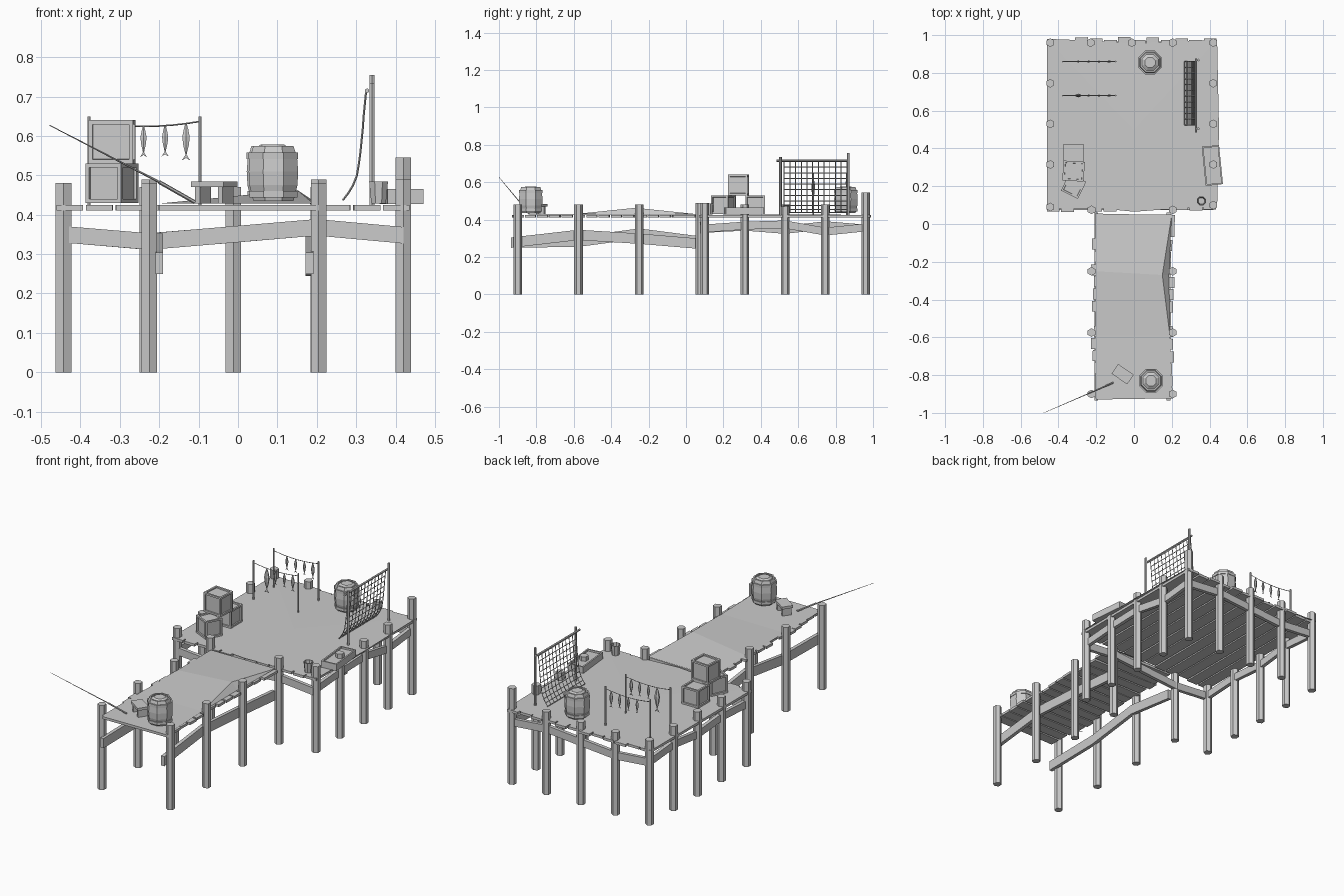
import bpy, bmesh, math, random
from mathutils import Vector, Matrix

if "Cube" in bpy.data.objects:
    bpy.data.objects.remove(bpy.data.objects["Cube"])
random.seed(4)
DECK = 0.43


def finish(name, bm):
    bmesh.ops.recalc_face_normals(bm, faces=bm.faces)
    me = bpy.data.meshes.new(name)
    bm.to_mesh(me)
    bm.free()
    ob = bpy.data.objects.new(name, me)
    bpy.context.collection.objects.link(ob)
    return ob


def box(bm, c, s, rot=0, tilt=0):
    m = (Matrix.Translation(c) @ Matrix.Rotation(rot, 4, 'Z')
         @ Matrix.Rotation(tilt, 4, 'X') @ Matrix.Diagonal((*s, 1)))
    bmesh.ops.create_cube(bm, size=1, matrix=m)


def rod(bm, a, b, r1, r2=None, n=6):
    a, b = Vector(a), Vector(b)
    d = b - a
    m = Matrix.Translation((a + b) / 2) @ d.to_track_quat('Z', 'Y').to_matrix().to_4x4()
    bmesh.ops.create_cone(bm, cap_ends=True, segments=n, radius1=r1,
                          radius2=r1 if r2 is None else r2, depth=d.length, matrix=m)


def lathe(bm, x, y, profile, n=8, sx=1, sy=1):
    rings = [[bm.verts.new((x + sx * r * math.cos(math.tau * (i + .5) / n),
                            y + sy * r * math.sin(math.tau * (i + .5) / n), z))
              for i in range(n)] for r, z in profile]
    for a, b in zip(rings, rings[1:]):
        for i in range(n):
            j = (i + 1) % n
            bm.faces.new((a[i], a[j], b[j], b[i]))
    bm.faces.new(rings[0])
    bm.faces.new(rings[-1])


def beam(bm, pts, thick=.02, h=.042):
    # vertical board following a polyline, ends offset vertically only
    rows = []
    ref = (Vector(pts[-1]) - Vector(pts[0])).xy.normalized()
    side = Vector((-ref.y, ref.x, 0)) * thick / 2
    for p in pts:
        p = Vector(p)
        rows.append([bm.verts.new(p + side * s + Vector((0, 0, t * h / 2)))
                     for s, t in ((-1, -1), (1, -1), (1, 1), (-1, 1))])
    for a, b in zip(rows, rows[1:]):
        for i in range(4):
            j = (i + 1) % 4
            bm.faces.new((a[i], a[j], b[j], b[i]))
    bm.faces.new(rows[0])
    bm.faces.new(rows[-1])


# Hexagonal piles
bm = bmesh.new()
piles = [(s, y, .48) for s in (-.225, .205) for y in (-.9, -.575, -.25)]
piles += [(-.225, .075, .49), (.205, .075, .49)]
piles += [(-.443, y, .48) for y in (.09, .315, .53, .745, .96)]
piles += [(.42, y, t) for y, t in ((.1, .49), (.315, .48), (.53, .47), (.745, .48), (.96, .545))]
piles += [(x, .96, .47) for x in (-.23, -.012, .204)]
for x, y, t in piles:
    rod(bm, (x, y, 0), (x, y, t), .023)
finish("support_piles", bm)

# Braces between piles
bm = bmesh.new()
ys = (.09, .315, .53, .745, .96)
beam(bm, [(.415, y, z) for y, z in zip(ys, (.352, .368, .374, .336, .358))])
beam(bm, [(-.44, y, z) for y, z in zip(ys, (.35, .362, .345, .37, .352))])
beam(bm, [(x, .957, z) for x, z in zip((-.44, -.23, -.01, .2, .42), (.35, .332, .35, .368, .348))])
beam(bm, [(x, .085, z) for x, z in zip((-.44, -.225, .2, .42), (.35, .332, .368, .348))])
finish("platform_braces", bm)
bm = bmesh.new()
yw = (-.935, -.575, -.25, .06)
beam(bm, [(.182, y, z) for y, z in zip(yw, (.277, .318, .298, .272))], h=.055)
beam(bm, [(-.2, y, z) for y, z in zip(yw, (.277, .282, .325, .285))], h=.055)
finish("walkway_braces", bm)

# Uneven planks
bm = bmesh.new()
n, w = 12, .905 / 12
for i in range(n):
    a, b = .07 + random.uniform(-.008, .01), .983 + random.uniform(-.012, .01)
    box(bm, (-.465 + w * (i + .5), (a + b) / 2, .418), (w - .008, b - a, .014), random.uniform(-.004, .004))
finish("platform_planks", bm)
bm = bmesh.new()
n, w = 15, .985 / 15
for i in range(n):
    a, b = -.213 + random.uniform(-.015, .015), .205 + random.uniform(-.015, .012)
    box(bm, ((a + b) / 2, -.93 + w * (i + .5), .418), (b - a, w - .008, .014), random.uniform(-.02, .02))
finish("walkway_planks", bm)

# Thin surface sheets over the planks
bm = bmesh.new()
outline = [(-.46, .08), (-.2, .085), (0, .065), (.2, .08), (.44, .09), (.45, .5),
           (.44, .975), (.2, .965), (0, .955), (-.2, .97), (-.46, .98)]
c = bm.verts.new((0, .5, .43))
vs = [bm.verts.new((x, y, .428)) for x, y in outline]
for a, b in zip(vs, vs[1:] + vs[:1]):
    bm.faces.new((c, a, b))
finish("platform_surface", bm)
bm = bmesh.new()
left = [bm.verts.new((-.205, y, .428)) for y in (-.925, -.59, -.25, .05)]
right = [bm.verts.new(p) for p in ((.2, -.925, .428), (.19, -.59, .43), (.15, -.27, .463), (.2, .05, .43))]
for i in range(3):
    bm.faces.new((left[i], right[i], right[i + 1], left[i + 1]))
low = bm.verts.new((.185, -.27, .426))
bm.faces.new((right[1], low, right[2]))
bm.faces.new((low, right[3], right[2]))
finish("walkway_surface", bm)

# Barrels with hoops
for k, (x, y) in enumerate(((.085, .855), (.09, -.83))):
    bm = bmesh.new()
    lathe(bm, x, y, [(.055, .435), (.066, .475), (.068, .51), (.065, .545), (.055, .575),
                     (.047, .575), (.047, .567), (.03, .578)])
    for z, r in ((.452, .064), (.55, .066)):
        lathe(bm, x, y, [(r - .004, z - .008), (r + .002, z - .008), (r + .002, z + .008), (r - .004, z + .008)])
    finish("barrel_%d" % (k + 1), bm)


def crate(name, c, s, rot=0):
    # cube with recessed panel on every face
    bm = bmesh.new()
    box(bm, c, s, rot)
    bmesh.ops.inset_individual(bm, faces=bm.faces[:], thickness=min(s) * .14, depth=0)
    bm.faces.ensure_lookup_table()
    bmesh.ops.inset_individual(bm, faces=bm.faces[:6], thickness=.001, depth=-.007)
    finish(name, bm)


crate("back_crate", (-.32, .37, .48), (.105, .105, .1))
crate("front_crate", (-.32, .2, .48), (.1, .1, .1), -.45)
crate("top_crate", (-.32, .28, .585), (.113, .105, .11), -.06)

# Shallow tray overhanging the right edge
bm = bmesh.new()
m = Matrix.Translation((.415, .31, .446)) @ Matrix.Rotation(.1, 4, 'Z')
for c, s in (((0, 0, -.015), (.09, .2, .008)), ((.042, 0, 0), (.008, .205, .038)), ((-.042, 0, 0), (.008, .205, .038)),
             ((0, .1, 0), (.09, .008, .038)), ((0, -.1, 0), (.09, .008, .038)), ((0, 0, .006), (.08, .195, .006))):
    box(bm, m @ Vector(c), s, .1)
finish("fish_tray", bm)

# Bucket
bm = bmesh.new()
lathe(bm, .357, .122, [(.02, .428), (.026, .485), (.022, .485), (.018, .44)], 8)
finish("bucket", bm)

# Low stool
bm = bmesh.new()
box(bm, (-.06, -.795, .477), (.1, .062, .014), -.6)
for s in (-1, 1):
    d = Matrix.Rotation(-.6, 3, 'Z') @ Vector((s * .035, 0, 0))
    box(bm, Vector((-.06, -.795, .449)) + d, (.015, .05, .042), -.6)
finish("stool", bm)

# Fishing rod
bm = bmesh.new()
rod(bm, (-.11, -.84, .432), (-.2, -.88, .483), .005)
rod(bm, (-.2, -.88, .483), (-.478, -1, .627), .003, .001)
finish("fishing_rod", bm)

# Net on a frame
bm = bmesh.new()
rod(bm, (.34, .505, .42), (.34, .505, .735), .007)
rod(bm, (.34, .868, .42), (.34, .868, .755), .007)
rod(bm, (.328, .485, .715), (.328, .875, .715), .006)
finish("net_frame", bm)
bm = bmesh.new()
drape = [(.325, .71), (.322, .68), (.319, .65), (.317, .62), (.314, .59), (.311, .56), (.307, .53),
         (.302, .5), (.292, .475), (.28, .455), (.267, .438)]
cols = [.525 + .335 * i / 11 for i in range(12)]
for y in cols:
    for a, b in zip(drape, drape[1:]):
        rod(bm, (a[0], y, a[1]), (b[0], y, b[1]), .0026, n=4)
for x, z in drape:
    rod(bm, (x, cols[0], z), (x, cols[-1], z), .0026, n=4)
finish("fishing_net", bm)

# Drying racks with hanging fish
for k, (y, big) in enumerate(((.86, 1.0), (.68, 1.0))):
    bm = bmesh.new()
    x0, x1 = -.378, -.097
    for x in (x0, x1):
        rod(bm, (x, y, .42), (x, y, .65), .0045)

    def sag(x):
        t = (x - x0) / (x1 - x0)
        return .637 - .05 * t * (1 - t)
    px = [x0 + (x1 - x0) * i / 8 for i in range(9)]
    for a, b in zip(px, px[1:]):
        rod(bm, (a, y, sag(a)), (b, y, sag(b)), .002, n=4)
    finish("drying_rack_%d" % (k + 1), bm)
    bm = bmesh.new()
    for i, x in enumerate((-.295, -.24, -.185, -.132)):
        s = 1.8 if k == 1 and i == 0 else (1.2 if i == 3 else 1)
        z = sag(x)
        lathe(bm, x, y, [(.002, z), (.0055 * s, z - .012 * s), (.009 * s, z - .028 * s), (.007 * s, z - .045 * s),
                         (.0015, z - .066 * s)], 6, 1, .6)
        # forked tail
        t = z - .064 * s
        v = [bm.verts.new((x + a * s, y, t - b * s)) for a, b in
             ((0, 0), (-.009, .014), (0, .009), (.009, .014))]
        bm.faces.new((v[0], v[1], v[2]))
        bm.faces.new((v[0], v[2], v[3]))
    finish("hanging_fish_%d" % (k + 1), bm)
